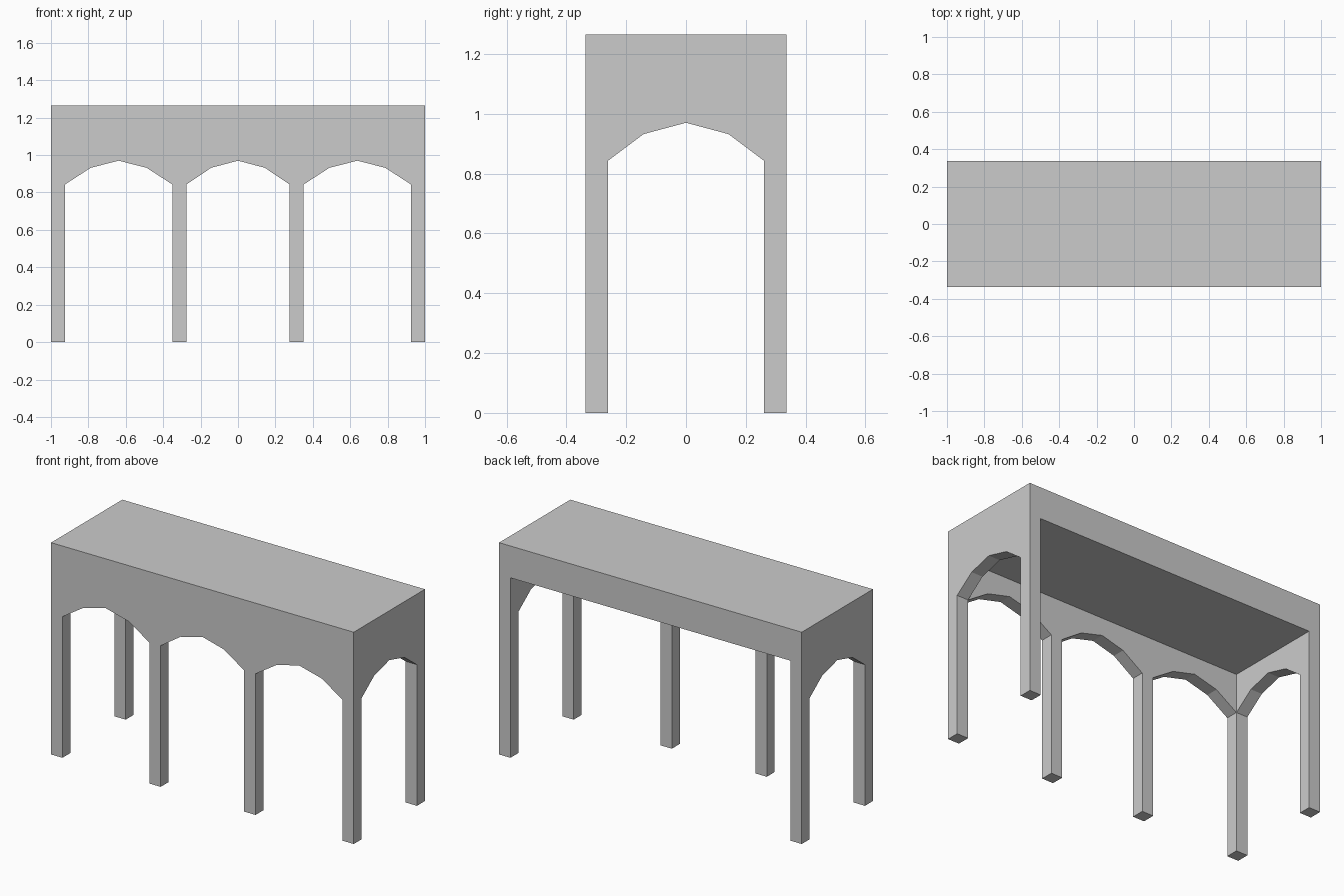
import bpy, bmesh
from mathutils import Vector

if "Cube" in bpy.data.objects:
    bpy.data.objects.remove(bpy.data.objects["Cube"])

HX, HY, TOP = 1.0, 0.336, 1.265   # half width, half depth, height
T = 0.075                         # wall and leg thickness
CEIL = 1.075                      # underside of the roof slab
BELOW = -0.2                      # cutters start under the legs


def prism(name, points, offset):
    """Extrude a flat polygon along offset into a closed solid."""
    bm = bmesh.new()
    face = bm.faces.new([bm.verts.new(p) for p in points])
    ext = bmesh.ops.extrude_face_region(bm, geom=[face], use_keep_orig=True)
    moved = [v for v in ext["geom"] if isinstance(v, bmesh.types.BMVert)]
    bmesh.ops.translate(bm, verts=moved, vec=Vector(offset))
    bmesh.ops.recalc_face_normals(bm, faces=bm.faces)
    mesh = bpy.data.meshes.new(name)
    bm.to_mesh(mesh)
    bm.free()
    obj = bpy.data.objects.new(name, mesh)
    bpy.context.collection.objects.link(obj)
    return obj


def rect(x0, x1, y0, y1, z):
    return [(x0, y0, z), (x1, y0, z), (x1, y1, z), (x0, y1, z)]


def arch(centre, half, shoulder):
    """Low-poly arch opening as (across, height) pairs."""
    return [(centre - half, BELOW), (centre + half, BELOW),
            (centre + half, 0.843), (centre + shoulder, 0.932),
            (centre, 0.97),
            (centre - shoulder, 0.932), (centre - half, 0.843)]


# Solid block that becomes the arcade
arcade = prism("arcade", rect(-HX, HX, -HY, HY, 0), (0, 0, TOP))

# Interior, open at the back
cutters = [prism("interior_cutter", rect(-HX + T, HX - T, -HY + T, HY + 0.2, BELOW),
                 (0, 0, CEIL - BELOW))]

# Three front arches
for centre, half in ((-0.638, 0.287), (0, 0.276), (0.638, 0.287)):
    pts = [(a, -HY - 0.2, z) for a, z in arch(centre, half, half * 0.52)]
    cutters.append(prism("front_arch_cutter", pts, (0, 0.4, 0)))

# One arch through both side walls
pts = [(-HX - 0.2, a, z) for a, z in arch(0, HY - T, 0.142)]
cutters.append(prism("side_arch_cutter", pts, (2 * HX + 0.4, 0, 0)))

bpy.context.view_layer.objects.active = arcade
for cutter in cutters:
    cutter.hide_render = True
    mod = arcade.modifiers.new("cut", "BOOLEAN")
    mod.operation = "DIFFERENCE"
    mod.solver = "EXACT"
    mod.object = cutter
    bpy.ops.object.modifier_apply(modifier=mod.name)
    bpy.data.objects.remove(cutter)
